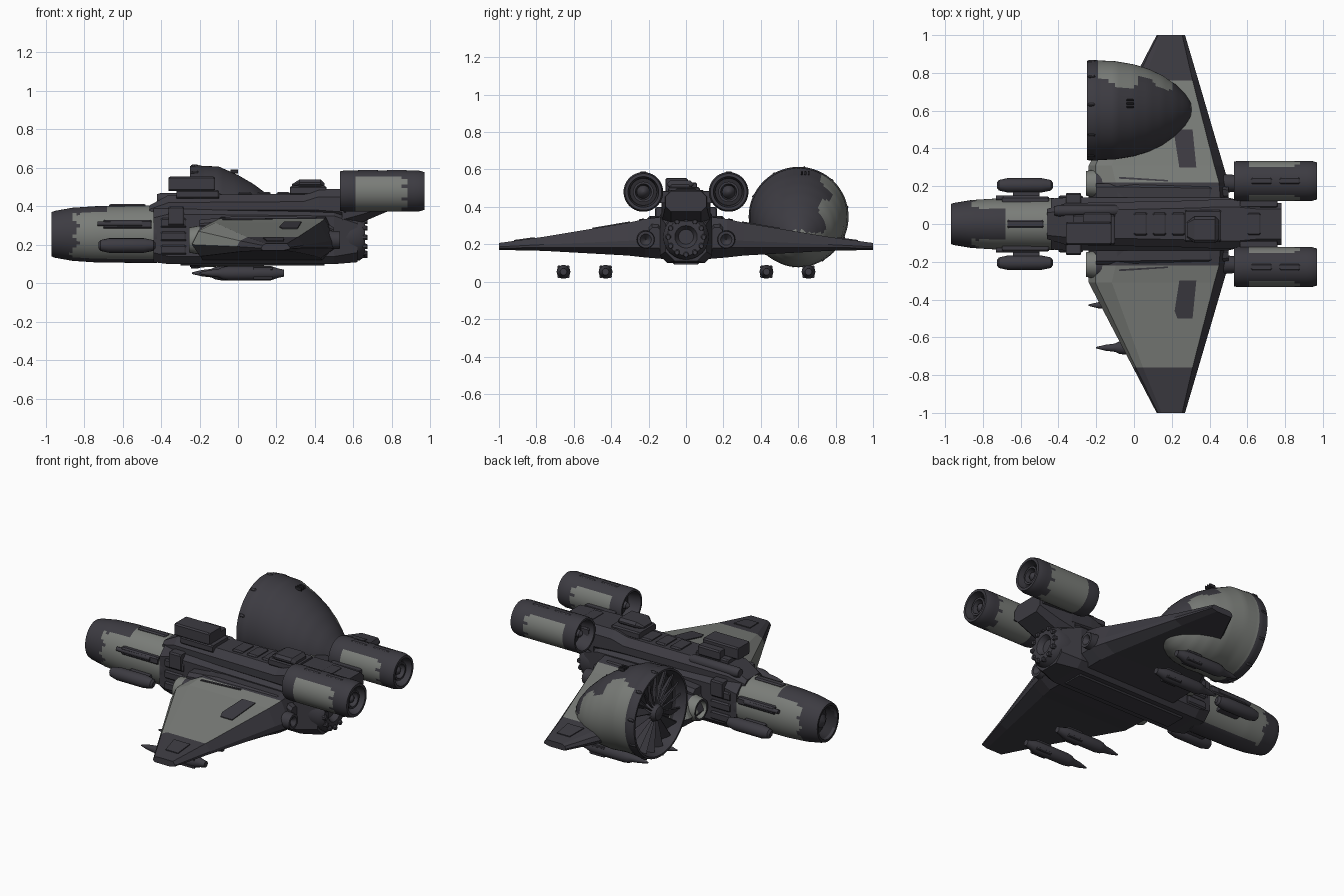
import bpy, bmesh, math
from mathutils import Vector

if "Cube" in bpy.data.objects:
    bpy.data.objects.remove(bpy.data.objects["Cube"])


def material(name, rgb):
    m = bpy.data.materials.new(name)
    m.use_nodes = True
    m.diffuse_color = (*rgb, 1)
    m.node_tree.nodes["Principled BSDF"].inputs["Base Color"].default_value = (*rgb, 1)
    return m


MATS = [material("dark_hull", (0.046, 0.044, 0.054)),
        material("grey_panel", (0.195, 0.205, 0.19)),
        material("recess_black", (0.025, 0.024, 0.029))]
DARK, GREY, BLACK = range(3)


def finish(name, bm, paint=DARK, smooth=None):
    """Turn a bmesh into an object; paint is an index or a rule on face centres."""
    bmesh.ops.recalc_face_normals(bm, faces=bm.faces)
    for f in bm.faces:
        f.material_index = paint(f.calc_center_median(), f.normal) if callable(paint) else paint
    me = bpy.data.meshes.new(name)
    bm.to_mesh(me)
    bm.free()
    for m in MATS:
        me.materials.append(m)
    if smooth:
        me.shade_smooth()
        me.set_sharp_from_angle(angle=math.radians(smooth))
    ob = bpy.data.objects.new(name, me)
    bpy.context.collection.objects.link(ob)
    return ob


def skin(name, rings, paint=DARK, smooth=None):
    """Join closed rings of points and cap both ends."""
    bm = bmesh.new()
    vs = [[bm.verts.new(p) for p in ring] for ring in rings]
    n = len(vs[0])
    for a, b in zip(vs, vs[1:]):
        for i in range(n):
            j = (i + 1) % n
            bm.faces.new((a[i], a[j], b[j], b[i]))
    bm.faces.new(vs[0])
    bm.faces.new(vs[-1])
    return finish(name, bm, paint, smooth)


def lathe(name, profile, y, z, paint=DARK, segs=32, wide=1.0, drop=None, step=0.0):
    """Spin (x, radius) pairs about an axis along x."""
    pts = [profile[0]]
    for (x0, r0), (x1, r1) in zip(profile, profile[1:]):
        k = max(1, math.ceil(abs(x1 - x0) / step)) if step else 1
        pts += [(x0 + (x1 - x0) * i / k, r0 + (r1 - r0) * i / k) for i in range(1, k + 1)]
    rings = []
    for x, r in pts:
        zc = z - (drop(x) if drop else 0)
        r = max(r, 0.002)
        rings.append([(x, y + wide * r * math.cos(2 * math.pi * i / segs),
                       zc + r * math.sin(2 * math.pi * i / segs)) for i in range(segs)])
    return skin(name, rings, paint, 35)


def hull(name, sections, y=0.0, paint=DARK):
    """Loft chamfered boxes: (x, half width, z low, z high, chamfer)."""
    rings = []
    for x, w, a, b, c in sections:
        rings.append([(x, y + p, q) for p, q in (
            (-w, a + c), (-w + c, a), (w - c, a), (w, a + c),
            (w, b - c), (w - c, b), (-w + c, b), (-w, b - c))])
    return skin(name, rings, paint)


def box(name, x0, x1, y, w, z0, z1, c=0.008, paint=DARK):
    return hull(name, [(x0, w - c / 2, z0, z1 - c / 2, c), (x0 + c, w, z0, z1, c),
                       (x1 - c, w, z0, z1, c), (x1, w - c / 2, z0, z1 - c / 2, c)], y, paint)


# Nose: round intake barrel with worn grey paint
def nose_paint(c, n):
    if c.x < -0.94 and n.x < -0.5 or (c.x < -0.88 and math.hypot(c.y, c.z - 0.25) < 0.09):
        return BLACK
    ragged = 0.012 * math.sin(c.z * 70) + 0.01 * math.sin(c.y * 90)
    on_top = c.z > 0.36 and abs(c.y) < 0.085 and c.x < -0.68
    return GREY if -0.85 + ragged < c.x < -0.44 and not on_top and c.z > 0.13 else DARK


lathe("nose", [(-0.9, 0), (-0.9, 0.085), (-0.97, 0.1), (-0.97, 0.115), (-0.95, 0.122), (-0.86, 0.138),
               (-0.74, 0.146), (-0.42, 0.15)], 0, 0.255, nose_paint, 48, 0.92, step=0.02)
lathe("nose_hub", [(-0.95, 0), (-0.93, 0.04), (-0.89, 0.045)], 0, 0.255, segs=20)
box("nose_top_strip", -0.67, -0.48, 0, 0.022, 0.38, 0.412)

# Main body, spine and rear deck
hull("body", [(-0.44, 0.135, 0.11, 0.39, 0.05), (-0.36, 0.14, 0.1, 0.4, 0.04),
              (0.5, 0.14, 0.1, 0.39, 0.04), (0.62, 0.11, 0.11, 0.36, 0.05)])
hull("spine", [(-0.46, 0.08, 0.34, 0.405, 0.02), (-0.36, 0.11, 0.34, 0.46, 0.04),
               (0.34, 0.125, 0.34, 0.465, 0.04), (0.42, 0.13, 0.34, 0.49, 0.04),
               (0.56, 0.13, 0.33, 0.49, 0.04)])
hull("rear_deck", [(0.54, 0.13, 0.29, 0.49, 0.04), (0.65, 0.12, 0.32, 0.49, 0.04),
                   (0.78, 0.11, 0.375, 0.485, 0.03)])
box("keel", -0.3, 0.45, 0, 0.07, 0.092, 0.12)
lathe("tail_nozzle", [(0.55, 0.125), (0.63, 0.122), (0.66, 0.1), (0.66, 0.06), (0.63, 0.04), (0.63, 0)],
      0, 0.24, segs=24)
for i in range(12):
    a = 2 * math.pi * i / 12
    y, z = 0.095 * math.cos(a), 0.24 + 0.095 * math.sin(a)
    box("nozzle_petal", 0.6, 0.672, y, 0.014, z - 0.014, z + 0.014)

# Deck equipment
box("sensor_box", -0.36, -0.12, -0.05, 0.06, 0.48, 0.555)
box("sensor_side_unit", -0.27, -0.12, 0.03, 0.03, 0.47, 0.53)
box("sensor_base", -0.32, -0.1, -0.03, 0.08, 0.44, 0.485)
lathe("spine_tube", [(-0.42, 0.024), (-0.4, 0.03), (-0.1, 0.03), (-0.08, 0.02)], 0.07, 0.44, segs=16)
box("turret_base", 0.27, 0.46, -0.01, 0.085, 0.46, 0.505)
hull("turret", [(0.28, 0.04, 0.5, 0.515, 0.005), (0.32, 0.07, 0.5, 0.54, 0.015),
                (0.43, 0.07, 0.5, 0.54, 0.015), (0.45, 0.05, 0.5, 0.52, 0.005)], -0.03)
for x in (0.0, 0.1, 0.2, 0.6):
    box("spine_plate", x, x + 0.07, 0, 0.06, 0.455, 0.474 if x < 0.5 else 0.497)


# Wing paint: grey upper panels, dark root, tip and trailing edge
def wing_paint(c, n):
    return GREY if 0.22 < abs(c.y) < 0.76 and n.z > 0.02 and n.x < 0.55 else DARK


# y, leading x, trailing x, strip x, bottom z, top z
STATIONS = [(0.1, -0.24, 0.5, 0.46, 0.12, 0.35), (0.22, -0.24, 0.5, 0.45, 0.13, 0.335),
            (0.31, -0.24, 0.473, 0.425, 0.14, 0.315), (0.76, -0.005, 0.341, 0.31, 0.165, 0.24),
            (1.0, 0.12, 0.27, 0.255, 0.17, 0.207)]


def surface_z(y):
    for a, b in zip(STATIONS, STATIONS[1:]):
        if a[0] <= y <= b[0]:
            return a[5] + (b[5] - a[5]) * (y - a[0]) / (b[0] - a[0])


def wing_plate(name, outline, side, paint):
    """Thin plate that follows the top of the wing."""
    skin(name, [[(x, side * y, surface_z(y) + h) for x, y in outline] for h in (-0.003, 0.005)], paint)


for s, label in ((1, "left"), (-1, "right")):
    rings = []
    for y, le, te, strip, lo, hi in STATIONS:
        t = hi - lo
        rings.append([(x, s * y, z) for x, z in (
            (le, lo + 0.35 * t), (le + 0.2 * t, lo + 0.75 * t), (le + 0.7 * t, hi),
            (strip, hi), (te, lo + 0.45 * t), (te, lo + 0.25 * t), (strip - 0.02, lo), (le + 0.25 * t, lo))])
    skin(label + "_wing", rings, wing_paint)
    wing_plate(label + "_wing_hatch", [(0.24, 0.3), (0.33, 0.3), (0.31, 0.5), (0.23, 0.5), (0.215, 0.46)], s, DARK)
    wing_plate(label + "_tip_panel", [(0.13, 0.81), (0.24, 0.81), (0.235, 0.92), (0.15, 0.92)], s, DARK)
    wing_plate(label + "_root_seam", [(-0.08, 0.24), (0.18, 0.225), (0.18, 0.233), (-0.08, 0.25)], s, DARK)

    # Wing root engine with light intake lip
    lathe(label + "_root_engine", [(-0.18, 0), (-0.18, 0.045), (-0.255, 0.052), (-0.255, 0.065), (-0.2, 0.075),
                                   (0.35, 0.075), (0.47, 0.05), (0.53, 0.045), (0.53, 0.03), (0.5, 0)],
          s * 0.215, 0.225, lambda c, n: GREY if c.x < -0.19 and n.x > -0.99 else DARK, 24)
    hull(label + "_root_fairing", [(-0.2, 0.05, 0.2, 0.33, 0.02), (0.0, 0.05, 0.2, 0.35, 0.02),
                                   (0.4, 0.045, 0.2, 0.345, 0.02), (0.5, 0.03, 0.2, 0.29, 0.015)], s * 0.165)

    # Rear engines
    def engine_paint(c, n):
        ragged = 0.012 * math.sin(c.z * 110)
        r = math.hypot(abs(c.y) - 0.228, c.z - 0.48)
        if r < 0.092:
            return BLACK if r < 0.075 else DARK
        return GREY if 0.61 < c.x < 0.87 + ragged and c.z < 0.555 else DARK

    lathe(label + "_engine", [(0.61, 0), (0.61, 0.078), (0.53, 0.09), (0.53, 0.102), (0.55, 0.106), (0.94, 0.106),
                              (0.97, 0.098), (0.97, 0.082), (0.9, 0.072), (0.9, 0)],
          s * 0.228, 0.48, engine_paint, 40, step=0.03)
    lathe(label + "_exhaust_ring", [(0.89, 0.055), (0.95, 0.055), (0.95, 0.043), (0.91, 0.035), (0.94, 0.02),
                                    (0.95, 0)], s * 0.228, 0.48, segs=24)
    lathe(label + "_engine_spinner", [(0.545, 0), (0.56, 0.02), (0.62, 0.03)], s * 0.228, 0.48, segs=20)
    for x in (0.62, 0.77):
        box(label + "_engine_top_rib", x, x + 0.11, s * 0.228, 0.02, 0.575, 0.59)
    box(label + "_engine_mount", 0.56, 0.76, s * 0.12, 0.035, 0.42, 0.485)

    # Nose pods and side cannons
    lathe(label + "_nose_pod", [(-0.725, 0.015), (-0.715, 0.028), (-0.67, 0.038), (-0.49, 0.038), (-0.44, 0.028),
                                (-0.43, 0.015)], s * 0.205, 0.197, segs=16)
    box(label + "_pod_strut", -0.64, -0.5, s * 0.155, 0.04, 0.185, 0.21)
    box(label + "_cannon_fairing", -0.7, -0.45, s * 0.127, 0.018, 0.285, 0.33)
    lathe(label + "_cannon", [(-0.73, 0.012), (-0.5, 0.014)], s * 0.138, 0.31, segs=12)
    # Body side equipment
    box(label + "_shoulder_box", -0.36, -0.28, s * 0.13, 0.035, 0.3, 0.4)
    for z in (0.15, 0.22, 0.29):
        box(label + "_side_panel", -0.4, -0.27, s * 0.138, 0.012, z, z + 0.05)

    # Missiles
    for y, shift in ((0.43, -0.02), (0.655, 0.02)):
        prof = [(-0.22, 0.004), (-0.17, 0.016), (-0.12, 0.022), (-0.1, 0.032), (-0.07, 0.037),
                (0.15, 0.037), (0.19, 0.024), (0.22, 0.018)]
        lathe(label + "_missile", [(x + shift, r) for x, r in prof], s * y, 0.053, segs=16)
        for i in range(4):
            a = math.pi / 4 + i * math.pi / 2
            fy, fz = s * y + 0.034 * math.cos(a), 0.053 + 0.034 * math.sin(a)
            box(label + "_missile_fin", 0.06 + shift, 0.16 + shift, fy, 0.009, fz - 0.009, fz + 0.009, 0.004)


# Large fan nacelle on the left wing
FY, FZ = 0.602, 0.347


def nacelle_paint(c, n):
    if c.x < -0.165 and math.hypot(c.y - FY, c.z - FZ) < 0.235:
        return BLACK
    edge = 0.74 + 0.03 * math.sin(c.x * 30) + 0.015 * math.sin(c.z * 45)
    return GREY if c.x > -0.19 and (c.y > edge or c.z < 0.26) else DARK


lathe("fan_nacelle", [(-0.17, 0), (-0.17, 0.23), (-0.25, 0.25), (-0.25, 0.262), (-0.2, 0.267), (-0.19, 0.264),
                      (-0.1, 0.26), (0, 0.243), (0.08, 0.218), (0.15, 0.185), (0.22, 0.137), (0.27, 0.088),
                      (0.3, 0.045), (0.31, 0)], FY, FZ, nacelle_paint, 64,
      drop=lambda x: 0.27 * max(0, x + 0.1), step=0.02)
lathe("fan_hub", [(-0.25, 0.015), (-0.24, 0.04), (-0.21, 0.055), (-0.16, 0.06)], FY, FZ, segs=24)
for i in range(18):
    a = 2 * math.pi * i / 18
    out, side = Vector((0, math.cos(a), math.sin(a))), Vector((0, -math.sin(a), math.cos(a)))
    hub = Vector((-0.195, FY, FZ))
    blade = []
    for r, w in ((0.05, 0.008), (0.238, 0.026)):
        twist = side * w + Vector((0.022, 0, 0))
        thick = Vector((0.003, 0, 0)) - side * 0.003
        blade.append([hub + out * r + p for p in (twist + thick, twist - thick, -twist - thick, -twist + thick)])
    skin("fan_blade", blade)
for i in range(10):
    a = 2 * math.pi * i / 10 + 0.2
    y, z = FY + 0.262 * math.cos(a), FZ + 0.262 * math.sin(a)
    box("fan_rim_clamp", -0.245, -0.205, y, 0.01, z - 0.01, z + 0.01)
for i in range(3):
    box("nacelle_vent", -0.04, 0.0, 0.62 + 0.018 * i, 0.005, 0.57, 0.592, 0.003, BLACK)
